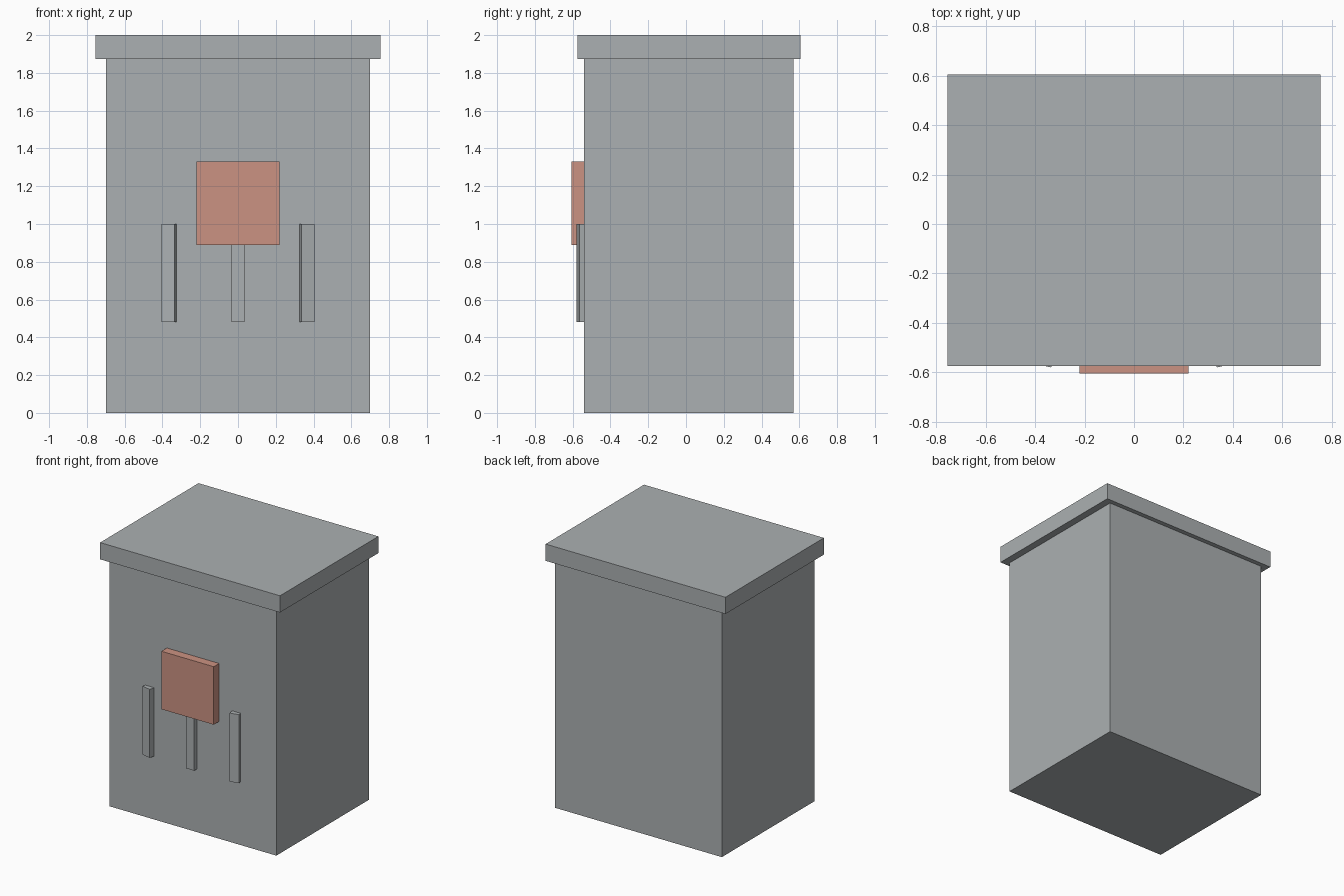
import bpy, math
from mathutils import Matrix, Vector

if "Cube" in bpy.data.objects:
    bpy.data.objects.remove(bpy.data.objects["Cube"])


def material(name, rgb):
    m = bpy.data.materials.new(name)
    m.diffuse_color = (*rgb, 1)
    m.use_nodes = True
    m.node_tree.nodes["Principled BSDF"].inputs["Base Color"].default_value = m.diffuse_color
    return m


grey = material("grey", (0.41, 0.435, 0.445))
coral = material("coral", (0.60, 0.29, 0.225))


def box(name, lo, hi, mat):
    """Box between two opposite corners."""
    lo, hi = Vector(lo), Vector(hi)
    bpy.ops.mesh.primitive_cube_add(size=1)
    ob = bpy.context.object
    ob.name = name
    ob.data.transform(Matrix.Translation((lo + hi) / 2) @ Matrix.Diagonal((*(hi - lo), 1)))
    ob.data.materials.append(mat)
    return ob


# Cabinet and overhanging lid
box("cabinet_body", (-0.70, -0.54, 0), (0.70, 0.57, 1.875), grey)
box("lid", (-0.755, -0.575, 1.873), (0.755, 0.605, 2.0), grey)

# Raised front panel and the straight bar below it
box("front_panel", (-0.22, -0.605, 0.89), (0.22, -0.53, 1.33), coral)
box("centre_bar", (-0.035, -0.575, 0.48), (0.035, -0.53, 0.90), grey)

# Side bars, turned slightly outward around their inner front edge
for side, name in ((-1, "left_bar"), (1, "right_bar")):
    x0, x1 = sorted((0, side * 0.072))
    bar = box(name, (x0, 0, 0.48), (x1, 0.07, 1.0), grey)
    bar.rotation_euler.z = side * math.radians(12)
    bar.location = (side * 0.335, -0.58, 0)
